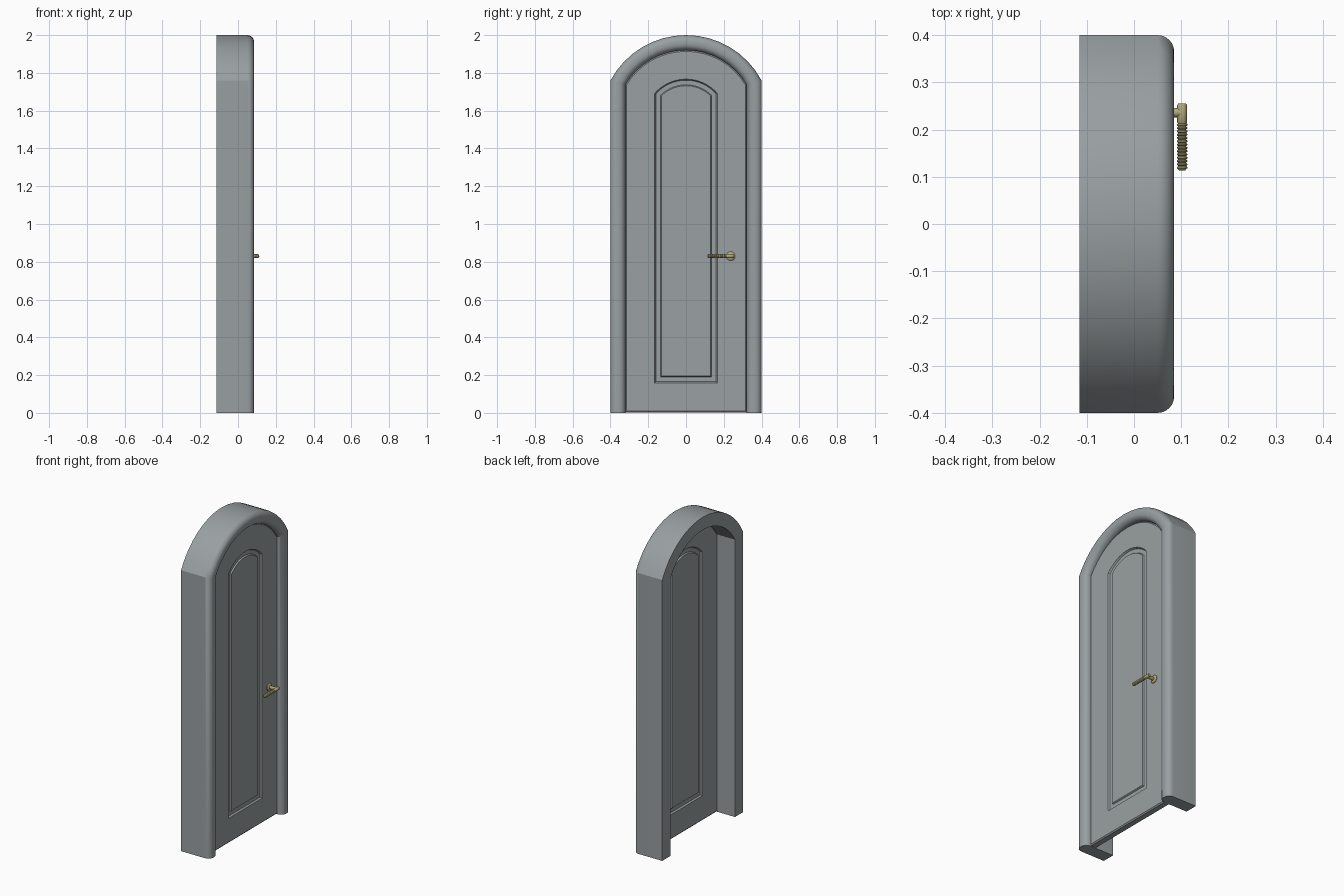
import bpy, bmesh, math

cube = bpy.data.objects.get("Cube")
if cube:
    bpy.data.objects.remove(cube, do_unlink=True)

ARC_Z = 1.547      # shared centre height of every arch
ARC_SEGS = 16


def material(name, rgb, rough, metal=0.0):
    m = bpy.data.materials.new(name)
    m.use_nodes = True
    m.diffuse_color = (*rgb, 1)
    b = m.node_tree.nodes["Principled BSDF"]
    b.inputs["Base Color"].default_value = (*rgb, 1)
    b.inputs["Roughness"].default_value = rough
    b.inputs["Metallic"].default_value = metal
    return m


grey = material("stone grey", (0.32, 0.35, 0.36), 0.7)
brass = material("pale brass", (0.44, 0.39, 0.20), 0.5)


def arch(x, half, radius, bottom):
    """Outline of an arched opening in the plane x, from bottom right round to bottom left."""
    a = math.acos(half / radius)
    pts = [(x, half, bottom)]
    for i in range(ARC_SEGS + 1):
        t = a + (math.pi - 2 * a) * i / ARC_SEGS
        pts.append((x, radius * math.cos(t), ARC_Z + radius * math.sin(t)))
    pts.append((x, -half, bottom))
    return pts


def finish(bm, name, mat, angle=30):
    bmesh.ops.recalc_face_normals(bm, faces=bm.faces[:])
    mesh = bpy.data.meshes.new(name)
    bm.to_mesh(mesh)
    bm.free()
    mesh.materials.append(mat)
    ob = bpy.data.objects.new(name, mesh)
    bpy.context.collection.objects.link(ob)
    bpy.ops.object.select_all(action='DESELECT')
    ob.select_set(True)
    bpy.context.view_layer.objects.active = ob
    bpy.ops.object.shade_smooth_by_angle(angle=math.radians(angle))
    return ob


def bridge(bm, a, b, closed):
    n = len(a)
    for i in range(n if closed else n - 1):
        j = (i + 1) % n
        bm.faces.new((a[i], a[j], b[j], b[i]))


def lathe(name, profile, axis, centre, segs=20, angle=40):
    """Turn (along, radius) pairs round the x or y axis through centre."""
    bm = bmesh.new()
    rings = []
    for along, r in profile:
        ring = []
        for i in range(segs):
            t = 2 * math.pi * i / segs
            c, s = r * math.cos(t), r * math.sin(t)
            if axis == 'x':
                p = (along, centre[0] + c, centre[1] + s)
            else:
                p = (centre[0] + c, along, centre[1] + s)
            ring.append(bm.verts.new(p))
        rings.append(ring)
    for a, b in zip(rings, rings[1:]):
        bridge(bm, a, b, True)
    bm.faces.new(rings[0])
    bm.faces.new(rings[-1])
    return finish(bm, name, brass, angle)


# Frame: square back, rounded nose, swept round the arch
WIDTH, BACK, NOSE, ROUND = 0.08, -0.115, 0.085, 0.035
section = [(0, BACK)]
for centre, start in ((ROUND, 180), (WIDTH - ROUND, 90)):
    for k in range(7):
        t = math.radians(start - 15 * k)
        section.append((centre + ROUND * math.cos(t), NOSE - ROUND + ROUND * math.sin(t)))
section.append((WIDTH, BACK))

bm = bmesh.new()
rows = [[bm.verts.new(p) for p in arch(x, 0.4 - d, 0.453 - d, 0)] for d, x in section]
for i, row in enumerate(rows):
    bridge(bm, row, rows[(i + 1) % len(rows)], False)
for end in (0, -1):
    bm.faces.new([row[end] for row in rows])
finish(bm, "door_frame", grey)

# Door leaf: bevelled edge, with a sunken moulding round a raised field on each side
FRONT, REAR, SINK = 0.050, 0.004, 0.010
# half width, arch radius, bottom height, depth below the face
steps = [
    (0.131, 0.185, 0.194, 0.002),
    (0.136, 0.190, 0.189, SINK),
    (0.160, 0.214, 0.165, SINK),
    (0.166, 0.220, 0.159, 0),
    (0.314, 0.367, 0.010, 0),
    (0.320, 0.373, 0.003, 0.006),
]
bm = bmesh.new()
outlines = [arch(REAR + s, h, r, b) for h, r, b, s in steps]
outlines += [arch(FRONT - s, h, r, b) for h, r, b, s in reversed(steps)]
loops = [[bm.verts.new(p) for p in o] for o in outlines]
for a, b in zip(loops, loops[1:]):
    bridge(bm, a, b, True)
bm.faces.new(loops[0])
bm.faces.new(loops[-1])
finish(bm, "door_leaf", grey, 20)

# Handle: rosette, spindle, lever hub and ribbed grip
HY, HZ, HX = 0.236, 0.83, 0.102
lathe("handle_rosette", [(0.048, 0.024), (0.054, 0.024), (0.058, 0.020), (0.060, 0.012)],
      'x', (HY, HZ))
lathe("handle_spindle", [(0.056, 0.010), (0.100, 0.010)], 'x', (HY, HZ))
lathe("handle_hub", [(0.213, 0.009), (0.215, 0.0105), (0.252, 0.0105), (0.255, 0.008)],
      'y', (HX, HZ))
ribs = [(0.113, 0.006)]
for i in range(14):
    y = 0.116 + i * 0.007
    ribs += [(y, 0.0085), (y + 0.002, 0.0108), (y + 0.0045, 0.0108), (y + 0.0065, 0.0085)]
lathe("handle_grip", ribs, 'y', (HX, HZ))
